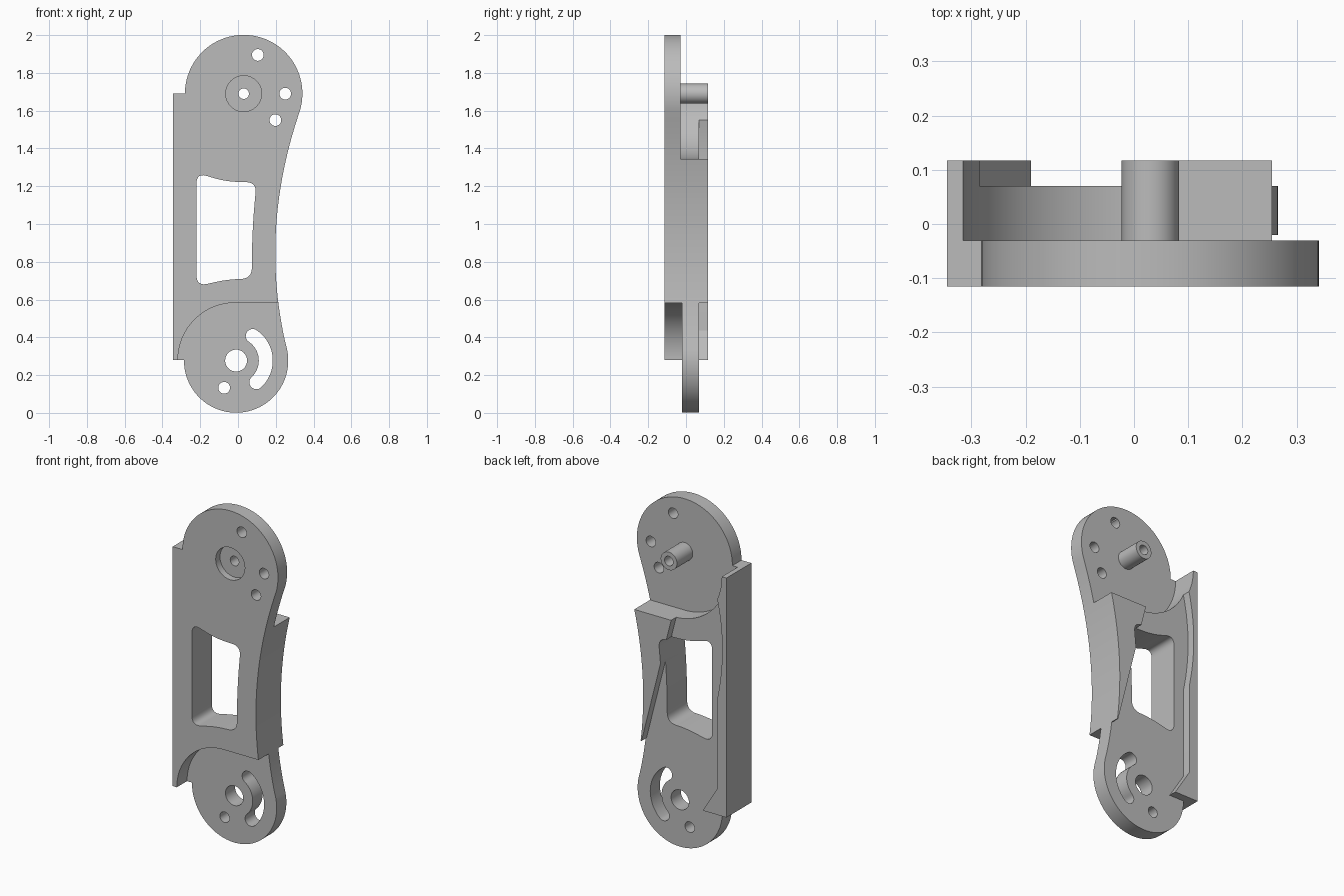
import bpy, bmesh
from math import sin, cos, radians
from mathutils import Vector

if "Cube" in bpy.data.objects:
    bpy.data.objects.remove(bpy.data.objects["Cube"], do_unlink=True)

grey = bpy.data.materials.new("plain grey")
grey.use_nodes = True
grey.diffuse_color = (0.5, 0.5, 0.5, 1)
grey.node_tree.nodes["Principled BSDF"].inputs["Base Color"].default_value = (0.5, 0.5, 0.5, 1)

TOP, LOW = (0.03, 1.69), (-0.01, 0.277)   # the two pivot centres (x, z)
FRONT, BACK = -0.115, 0.117


def arc(c, r, a0, a1, n=32):
    angles = [radians(a0 + (a1 - a0) * i / n) for i in range(n + 1)]
    return [(c[0] + r * cos(a), c[1] + r * sin(a)) for a in angles]


def curve(p, q, s, n=28):
    """Quadratic curve from p to s pulled towards q, without its end points."""
    p, q, s = Vector(p), Vector(q), Vector(s)
    steps = [i / n for i in range(1, n)]
    return [tuple(p * (1 - t) ** 2 + q * 2 * t * (1 - t) + s * t * t) for t in steps]


def rounded(corners):
    """Closed outline with each corner (x, z, cut) rounded over the cut length."""
    out = []
    for i, (x, z, cut) in enumerate(corners):
        here = Vector((x, z))
        before = Vector(corners[i - 1][:2])
        after = Vector(corners[(i + 1) % len(corners)][:2])
        p = here + (before - here).normalized() * cut
        s = here + (after - here).normalized() * cut
        out += [tuple(p), *curve(p, here, s, 10), tuple(s)]
    return out


def prism(name, outline, y0, y1):
    bm = bmesh.new()
    face = bm.faces.new([bm.verts.new((x, y0, z)) for x, z in outline])
    new = bmesh.ops.extrude_face_region(bm, geom=[face])["geom"]
    moved = [v for v in new if isinstance(v, bmesh.types.BMVert)]
    bmesh.ops.translate(bm, verts=moved, vec=(0, y1 - y0, 0))
    bmesh.ops.recalc_face_normals(bm, faces=bm.faces)
    mesh = bpy.data.meshes.new(name)
    bm.to_mesh(mesh)
    bm.free()
    mesh.materials.append(grey)
    obj = bpy.data.objects.new(name, mesh)
    bpy.context.collection.objects.link(obj)
    return obj


def disc(c, r):
    return arc(c, r, 0, 360, 40)[:-1]


def apply_boolean(body, tool, operation):
    mod = body.modifiers.new(tool.name, "BOOLEAN")
    mod.operation, mod.solver, mod.object = operation, "EXACT", tool
    bpy.context.view_layer.objects.active = body
    bpy.ops.object.modifier_apply(modifier=mod.name)
    bpy.data.objects.remove(tool, do_unlink=True)


# Body: full silhouette with round ends, stepped straight edge and waisted edge
waist_low = (0.258, 0.34)
waist_high = (0.328, 1.6)
silhouette = (arc(TOP, 0.311, -16.8, 180, 56)
              + [(-0.345, 1.69), (-0.345, 0.28)]
              + arc(LOW, 0.276, 179.4, 373.2, 56)
              + curve(waist_low, (0.108, 0.96), waist_high))
body = prism("link_arm", silhouette, FRONT, BACK)

# Rear pocket round the upper pivot, front pocket round the lower pivot
upper = arc(TOP, 0.345, 180, 270) + [(1, 1.345), (1, 2.2), (-0.315, 2.2)]
lower = arc((-0.015, 0.28), 0.303, 90, 180) + [(-0.318, -0.2), (1, -0.2), (1, 0.583)]
apply_boolean(body, prism("upper_pocket", upper, -0.03, 0.3), "DIFFERENCE")
apply_boolean(body, prism("lower_pocket", lower, -0.3, -0.02), "DIFFERENCE")

# Rear recess that leaves an edge rib with a flared foot and a wedge rib
recess = ([(-0.28, 1.6), (-0.285, 1.55)]
          + curve((-0.285, 1.55), (-0.35, 1.27), (-0.287, 0.97), 16)
          + [(-0.287, 0.97), (-0.287, 0.435), (-0.19, 0.28), (-0.4, 0.28), (-0.4, -0.2),
             (0.5, -0.2), (0.5, 0.583), (0.208, 0.583), (0.015, 1.345), (0.015, 1.5)])
apply_boolean(body, prism("rear_recess", recess, 0.07, 0.3), "DIFFERENCE")

# Window
window = rounded([(-0.22, 1.272, 0.06), (-0.07, 1.225, 0.07), (0.098, 1.22, 0.055),
                  (0.075, 0.97, 0.15), (0.073, 0.71, 0.06), (-0.05, 0.708, 0.07),
                  (-0.22, 0.67, 0.06)])
apply_boolean(body, prism("window", window, -0.3, 0.3), "DIFFERENCE")

# Pivot pin on the back, shallow counterbore on the front
apply_boolean(body, prism("pivot_pin", disc(TOP, 0.053), -0.06, BACK), "UNION")
apply_boolean(body, prism("counterbore", disc(TOP, 0.095), -0.3, -0.075), "DIFFERENCE")

# Round through holes
holes = [(TOP, 0.028), ((0.105, 1.895), 0.031), ((0.25, 1.69), 0.031),
         ((0.198, 1.55), 0.031), (LOW, 0.058), ((-0.073, 0.133), 0.031)]
for centre, radius in holes:
    apply_boolean(body, prism("hole", disc(centre, radius), -0.3, 0.3), "DIFFERENCE")

# Curved slot with round ends beside the lower pivot
mid, half, a0, a1 = 0.157, 0.037, -47, 56
end_low, end_high = arc(LOW, mid, a0, a1, 1)
slot = (arc(LOW, mid + half, a0, a1, 24)
        + arc(end_high, half, a1, a1 + 180, 14)[1:-1]
        + arc(LOW, mid - half, a1, a0, 24)
        + arc(end_low, half, a0 + 180, a0 + 360, 14)[1:-1])
apply_boolean(body, prism("slot", slot, -0.3, 0.3), "DIFFERENCE")

# Smooth curved walls, crisp edges
bpy.ops.object.select_all(action="DESELECT")
body.select_set(True)
bpy.context.view_layer.objects.active = body
bpy.ops.object.shade_smooth_by_angle(angle=radians(25))
